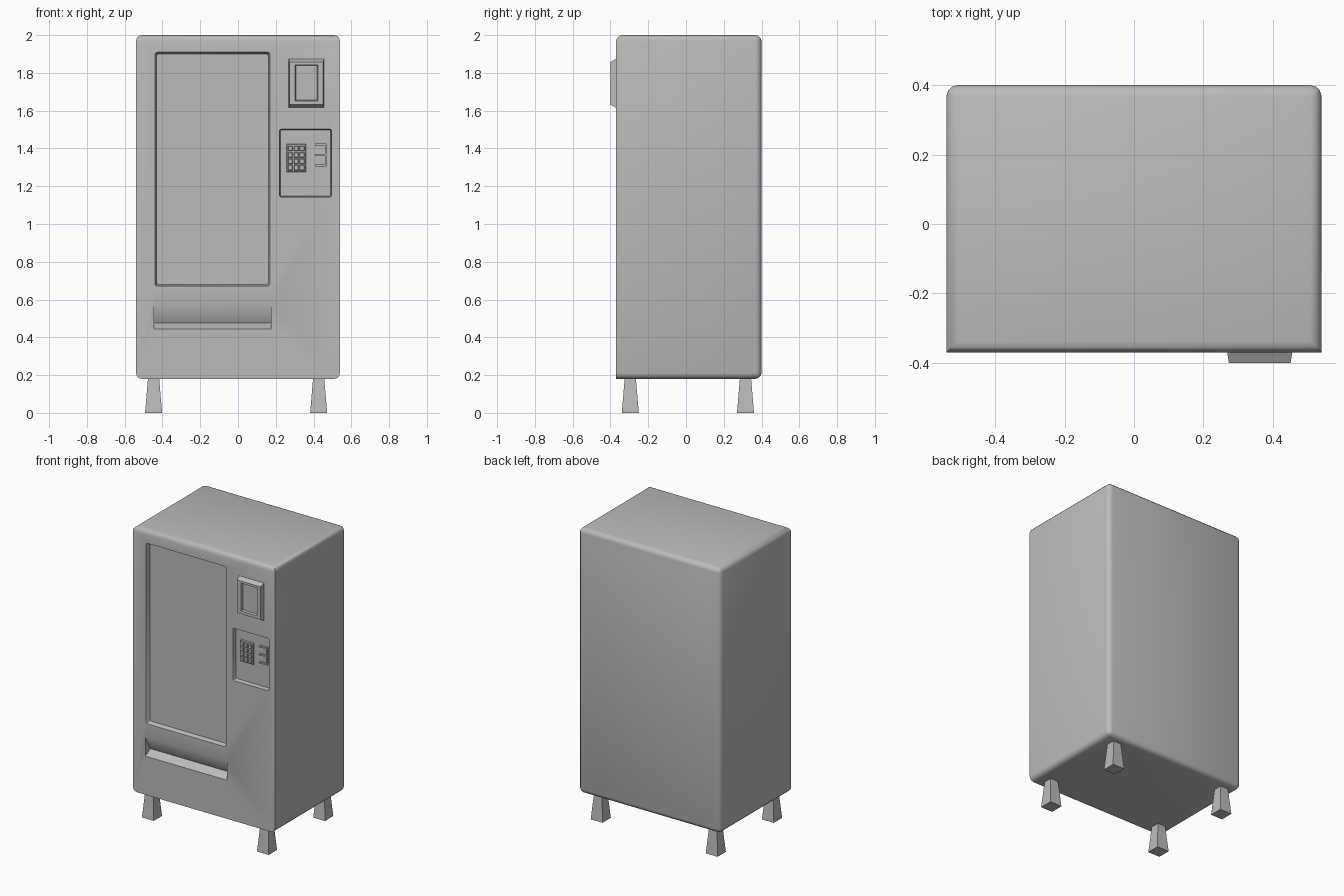
import bpy, bmesh

if "Cube" in bpy.data.objects:
    bpy.data.objects.remove(bpy.data.objects["Cube"])

grey = bpy.data.materials.new("plain grey")
grey.use_nodes = True
GREY = (0.5, 0.5, 0.5, 1)
grey.diffuse_color = GREY
grey.node_tree.nodes["Principled BSDF"].inputs["Base Color"].default_value = GREY

FRONT = -0.37


def finish(name, bm):
    bmesh.ops.recalc_face_normals(bm, faces=bm.faces)
    mesh = bpy.data.meshes.new(name)
    bm.to_mesh(mesh)
    bm.free()
    mesh.materials.append(grey)
    obj = bpy.data.objects.new(name, mesh)
    bpy.context.collection.objects.link(obj)
    return obj


def loft(bm, loops):
    """Closed solid through equal-length loops of points."""
    rings = [[bm.verts.new(p) for p in loop] for loop in loops]
    n = len(rings[0])
    for a, b in zip(rings, rings[1:]):
        for i in range(n):
            j = (i + 1) % n
            bm.faces.new((a[i], a[j], b[j], b[i]))
    bm.faces.new(rings[0])
    bm.faces.new(rings[-1])


def rect(x0, x1, z0, z1, y, ix=0.0, iz=0.0):
    return [(x0 + ix, y, z0 + iz), (x1 - ix, y, z0 + iz),
            (x1 - ix, y, z1 - iz), (x0 + ix, y, z1 - iz)]


def block(name, x0, x1, z0, z1, y0, y1, ix=0.0, iz=0.0, corner=0.0):
    """Box from y0 to y1 whose y1 end is inset; corner rounds the y edges."""
    bm = bmesh.new()
    loft(bm, [rect(x0, x1, z0, z1, y0), rect(x0, x1, z0, z1, y1, ix, iz)])
    if corner:
        edges = [e for e in bm.edges
                 if abs(e.verts[0].co.y - e.verts[1].co.y) > 0.001]
        bmesh.ops.bevel(bm, geom=edges, offset=corner, segments=2,
                        profile=0.5, affect='EDGES')
    return finish(name, bm)


def cut(target, cutter):
    cutter.hide_render = True
    mod = target.modifiers.new("cut", 'BOOLEAN')
    mod.operation = 'DIFFERENCE'
    mod.solver = 'EXACT'
    mod.object = cutter
    bpy.context.view_layer.objects.active = target
    bpy.ops.object.modifier_apply(modifier=mod.name)
    bpy.data.objects.remove(cutter)


# Cabinet: rounded except at the front sides and front bottom edge
bm = bmesh.new()
loft(bm, [rect(-0.54, 0.54, 0.18, 2, FRONT), rect(-0.54, 0.54, 0.18, 2, 0.4)])
soft = []
for e in bm.edges:
    mid = (e.verts[0].co + e.verts[1].co) / 2
    if mid.y > FRONT + 0.1 or mid.z > 1.9:
        soft.append(e)
bmesh.ops.bevel(bm, geom=soft, offset=0.032, segments=3, profile=0.5,
                affect='EDGES', clamp_overlap=True)
cabinet = finish("cabinet", bm)

# Recesses for the display window and the control panel
OUT = FRONT - 0.02
cut(cabinet, block("window_cutter", -0.445, 0.175, 0.665, 1.915,
                   OUT, FRONT + 0.03, 0.014, 0.014, 0.012))
cut(cabinet, block("panel_cutter", 0.217, 0.498, 1.14, 1.505,
                   OUT, FRONT + 0.03, 0.007, 0.007, 0.008))

# Delivery slot: wedge with a sloping flap and a sloping ledge
bm = bmesh.new()
wedge = [(FRONT, 0.575), (FRONT + 0.055, 0.475), (FRONT, 0.445),
         (OUT, 0.445), (OUT, 0.575)]
loft(bm, [[(x, y, z) for y, z in wedge] for x in (-0.445, 0.175)])
cut(cabinet, finish("slot_cutter", bm))

# Raised screen housing with a sunken screen
screen = block("screen_housing", 0.267, 0.457, 1.61, 1.88,
               FRONT + 0.01, -0.4, 0.006, 0.022)
cut(screen, block("screen_cutter", 0.3, 0.425, 1.65, 1.845,
                  -0.41, -0.385, 0.006, 0.006))

# Keypad in the control panel: backing plate and twelve keys
PANEL = FRONT + 0.031
block("keypad_plate", 0.256, 0.36, 1.275, 1.425, PANEL, PANEL - 0.01, 0.003, 0.003)
for row in range(4):
    for col in range(3):
        x = 0.264 + col * 0.031
        z = 1.284 + row * 0.034
        block("keypad_button", x, x + 0.026, z, z + 0.028,
              PANEL - 0.009, PANEL - 0.019, 0.003, 0.003)

# Coin and card holder: plate with two sunken pockets
holder = block("card_holder", 0.408, 0.468, 1.305, 1.425, PANEL, PANEL - 0.014)
for z in (1.315, 1.37):
    cut(holder, block("pocket_cutter", 0.4, 0.46, z, z + 0.045,
                      PANEL - 0.02, PANEL - 0.004))

# Four legs that widen towards the floor
for side, x in (("right", -0.447), ("left", 0.427)):
    for end, y in (("front", -0.295), ("back", 0.315)):
        bm = bmesh.new()
        loft(bm, [[(x + sx * h, y + sy * h, z)
                   for sx, sy in ((-1, -1), (1, -1), (1, 1), (-1, 1))]
                  for h, z in ((0.045, 0), (0.029, 0.19))])
        finish(f"{end}_{side}_leg", bm)

# Smooth the rounded cabinet edges
bpy.ops.object.select_all(action='DESELECT')
cabinet.select_set(True)
bpy.context.view_layer.objects.active = cabinet
bpy.ops.object.shade_smooth_by_angle(angle=0.7)
